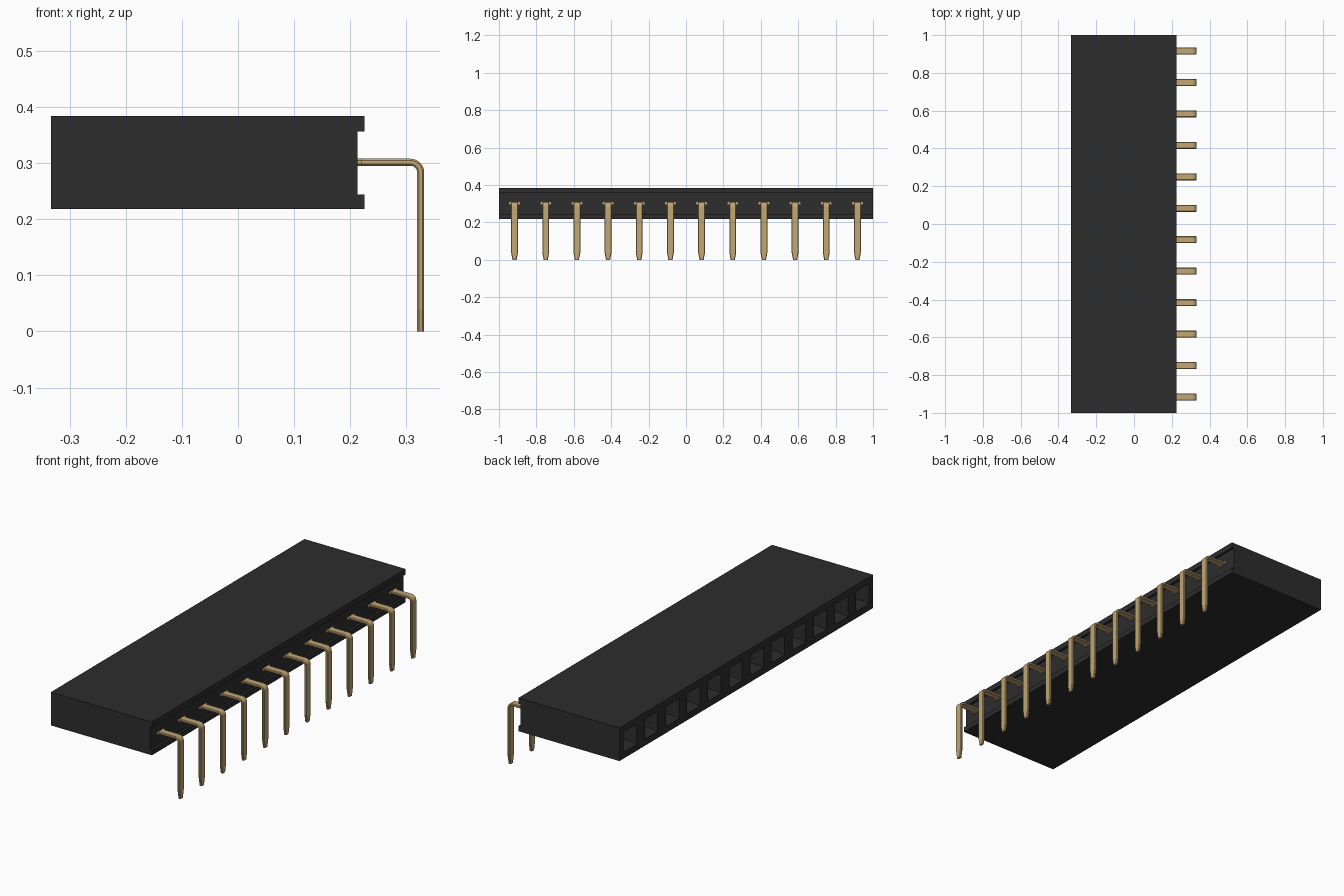
import bpy, bmesh, math
from mathutils import Vector

if "Cube" in bpy.data.objects:
    bpy.data.objects.remove(bpy.data.objects["Cube"])

COUNT = 12
PITCH = 2 / COUNT


def material(name, color):
    m = bpy.data.materials.new(name)
    m.use_nodes = True
    m.diffuse_color = (*color, 1)
    m.node_tree.nodes["Principled BSDF"].inputs["Base Color"].default_value = (*color, 1)
    return m


def finish(bm, name, mat):
    bmesh.ops.recalc_face_normals(bm, faces=bm.faces)
    mesh = bpy.data.meshes.new(name)
    bm.to_mesh(mesh)
    bm.free()
    mesh.materials.append(mat)
    return mesh


def add_object(name, mesh, y=0):
    ob = bpy.data.objects.new(name, mesh)
    ob.location.y = y
    bpy.context.collection.objects.link(ob)
    return ob


def loft(bm, rings):
    """Skin closed rings of points and cap both ends."""
    rings = [[bm.verts.new(p) for p in ring] for ring in rings]
    for a, b in zip(rings, rings[1:]):
        for i in range(len(a)):
            j = (i + 1) % len(a)
            bm.faces.new((a[i], a[j], b[j], b[i]))
    bm.faces.new(rings[0])
    bm.faces.new(rings[-1])


black = material("black plastic", (0.026, 0.026, 0.026))
gold = material("gold metal", (0.54, 0.385, 0.175))

# Housing: grooved profile carried along y, one cell per contact
profile = [(-0.333, 0.218), (0.225, 0.218), (0.225, 0.244), (0.213, 0.244),
           (0.213, 0.356), (0.225, 0.356), (0.225, 0.384), (-0.333, 0.384)]
bm = bmesh.new()
loft(bm, [[(x, -1 + i * PITCH, z) for x, z in profile] for i in range(COUNT + 1)])
bmesh.ops.recalc_face_normals(bm, faces=bm.faces)

# Sockets: square opening, funnel, then a deep hole in every cell
cells = [f for f in bm.faces if f.normal.x < -0.9]
bmesh.ops.inset_individual(bm, faces=cells, thickness=0.046)
bmesh.ops.inset_individual(bm, faces=cells, thickness=0.019, depth=-0.025)
for f in cells:
    hole = bmesh.ops.extrude_discrete_faces(bm, faces=[f])["faces"][0]
    bmesh.ops.translate(bm, verts=hole.verts, vec=(0.3, 0, 0))
add_object("housing", finish(bm, "housing", black))

# Pin: bent flat bar with shoulders at the housing and a tapered tip
THICK, HALF, CHAMFER = 0.0063, 0.0185, 0.003
stations = [(0.205, 0.3015, 0, 0.029), (0.221, 0.3015, 0, 0.029), (0.221, 0.3015, 0, HALF)]
RADIUS, STEPS = 0.018, 6
for i in range(STEPS + 1):
    a = math.pi / 2 * i / STEPS
    stations.append((0.3075 + RADIUS * math.sin(a), 0.2835 + RADIUS * math.cos(a), a, HALF))
stations += [(0.3255, 0.04, math.pi / 2, HALF), (0.3255, 0, math.pi / 2, 0.011)]


def section(x, z, angle, half):
    normal = Vector((math.sin(angle), 0, math.cos(angle)))
    h, t, c = half, THICK, CHAMFER
    outline = [(h, t - c), (h - c, t), (c - h, t), (-h, t - c),
               (-h, c - t), (c - h, -t), (h - c, -t), (h, c - t)]
    return [Vector((x, y, z)) + normal * n for y, n in outline]


bm = bmesh.new()
loft(bm, [section(*s) for s in stations])
pin_mesh = finish(bm, "pin", gold)
for i in range(COUNT):
    add_object(f"pin_{i + 1}", pin_mesh, -1 + (i + 0.5) * PITCH)
